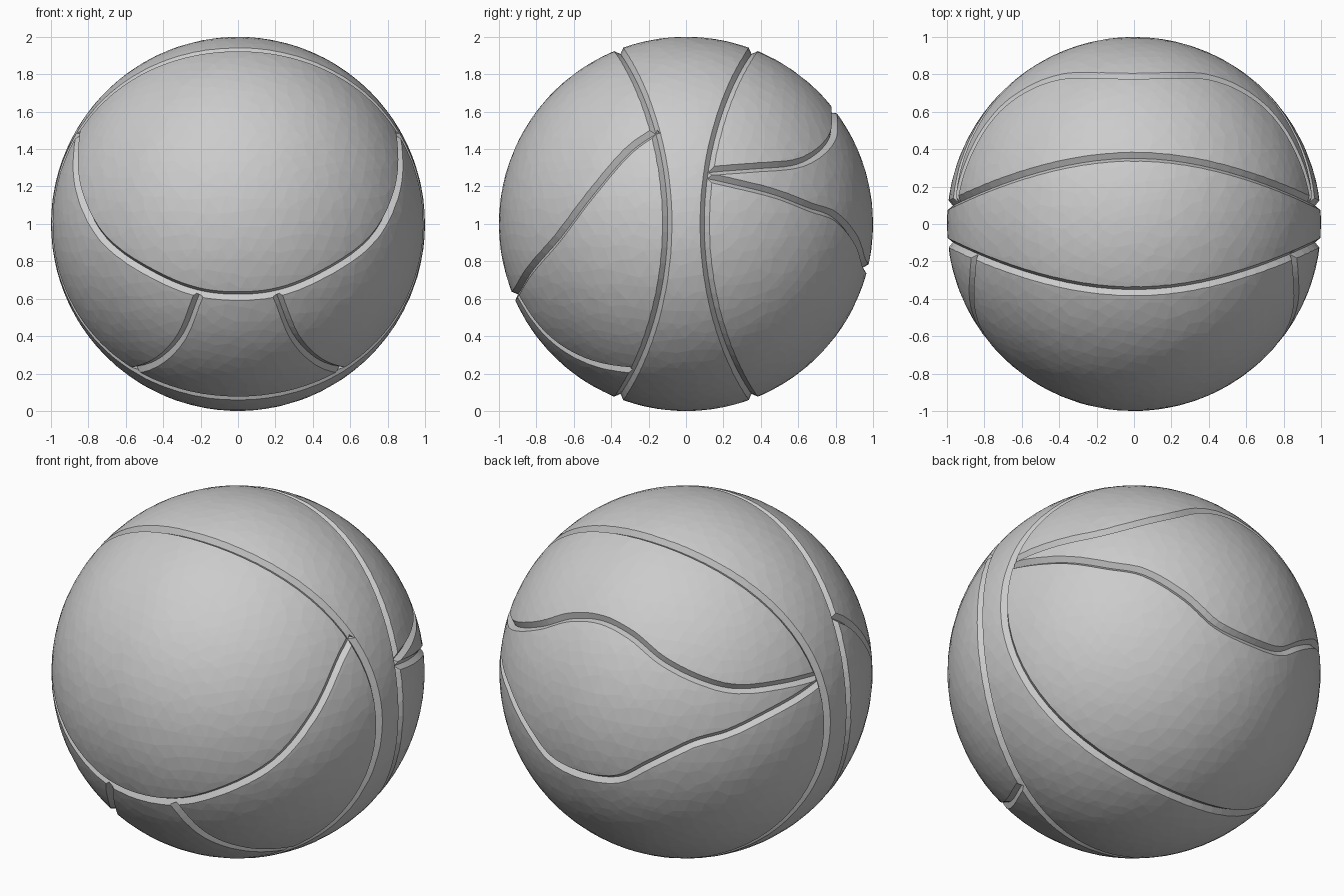
import bpy, bmesh, math, random
from mathutils import Vector

if "Cube" in bpy.data.objects:
    bpy.data.objects.remove(bpy.data.objects["Cube"])

random.seed(4)
CENTRE = Vector((0, 0, 1))

grey = bpy.data.materials.new("plain grey")
grey.diffuse_color = (0.6, 0.6, 0.6, 1)
grey.use_nodes = True
grey.node_tree.nodes["Principled BSDF"].inputs["Base Color"].default_value = grey.diffuse_color

# Ball shell: faceted sphere with slightly irregular triangles
bm = bmesh.new()
bmesh.ops.create_icosphere(bm, subdivisions=5, radius=1)
for v in bm.verts:
    jitter = Vector([random.uniform(-0.018, 0.018) for _ in range(3)])
    v.co = (v.co + jitter).normalized()
for v in bm.verts:
    v.co += CENTRE
mesh = bpy.data.meshes.new("ball")
bm.to_mesh(mesh)
bm.free()
ball = bpy.data.objects.new("ball", mesh)
bpy.context.collection.objects.link(ball)
mesh.materials.append(grey)


def smooth_path(points, steps=5):
    """Catmull-Rom path through points, pushed on to the unit sphere."""
    p = [Vector(q).normalized() for q in points]
    p = [2 * p[0] - p[1]] + p + [2 * p[-1] - p[-2]]
    out = []
    for i in range(1, len(p) - 2):
        a, b, c, d = p[i - 1:i + 3]
        for k in range(steps):
            t = k / steps
            q = 0.5 * (2 * b + (c - a) * t + (2 * a - 5 * b + 4 * c - d) * t * t
                       + (3 * b - a - 3 * c + d) * t ** 3)
            out.append(q.normalized())
    return out + [p[-2].normalized()]


def carve(name, path, closed=False, depth=0.026, half=0.026):
    """Cut a V groove along a path on the ball."""
    bm = bmesh.new()
    n = len(path)
    rings = []
    for i, q in enumerate(path):
        if closed:
            t = path[(i + 1) % n] - path[i - 1]
        else:
            t = path[min(i + 1, n - 1)] - path[max(i - 1, 0)]
        side = q.cross(t).normalized()
        rings.append([bm.verts.new(CENTRE + w) for w in (
            q * (1 - depth), q * (1 + depth) + side * half * 2,
            q * (1 + depth) - side * half * 2)])
    for i in range(n if closed else n - 1):
        a, b = rings[i], rings[(i + 1) % n]
        for k in range(3):
            m = (k + 1) % 3
            bm.faces.new((a[k], a[m], b[m], b[k]))
    if not closed:
        bm.faces.new(rings[0])
        bm.faces.new(rings[-1])
    bmesh.ops.recalc_face_normals(bm, faces=bm.faces)
    me = bpy.data.meshes.new(name)
    bm.to_mesh(me)
    bm.free()
    me.materials.append(grey)
    cutter = bpy.data.objects.new(name, me)
    cutter.hide_render = True
    bpy.context.collection.objects.link(cutter)
    mod = ball.modifiers.new(name, 'BOOLEAN')
    mod.operation, mod.solver, mod.object = 'DIFFERENCE', 'EXACT', cutter
    bpy.context.view_layer.objects.active = ball
    bpy.ops.object.modifier_apply(modifier=name)
    bpy.data.objects.remove(cutter)


def mirrored(half):
    """Extend a path that ends at x = 0 to the other side."""
    return half + [(-x, y, z) for x, y, z in reversed(half) if x > 0]


# Two seams running round the ball, bowed apart at top and bottom
for side, name in ((-1, "front_ring_groove"), (1, "back_ring_groove")):
    ring = []
    for i in range(72):
        a = math.tau * (i + 0.5) / 72
        y = side * (0.1 + 0.26 * math.sin(a) ** 2)
        r = math.sqrt(1 - y * y)
        ring.append(Vector((r * math.cos(a), y, r * math.sin(a))))
    carve(name, ring, closed=True)

# Front panel seam, a wide U below the big front face
carve("front_panel_groove", smooth_path(mirrored([
    (0.85, -0.15, 0.5), (0.87, -0.3, 0.4), (0.85, -0.5, 0.17),
    (0.72, -0.69, -0.08), (0.45, -0.85, -0.27), (0.22, -0.9, -0.36),
    (0, -0.92, -0.385)])))

# Short seams from the U to the lower front ring
for s, name in ((-1, "left_lower_groove"), (1, "right_lower_groove")):
    carve(name, smooth_path([
        (0.21 * s, -0.9, -0.38), (0.3 * s, -0.74, -0.6),
        (0.42 * s, -0.54, -0.73), (0.55 * s, -0.29, -0.78)]))

# Back panel seams, meeting close together at the sides
carve("upper_back_groove", smooth_path(mirrored([
    (0.95, 0.12, 0.28), (0.88, 0.36, 0.3), (0.75, 0.58, 0.32),
    (0.6, 0.71, 0.38), (0.4, 0.785, 0.47), (0.2, 0.79, 0.57),
    (0, 0.79, 0.61)])))
carve("lower_back_groove", smooth_path(mirrored([
    (0.97, 0.12, 0.25), (0.93, 0.28, 0.21), (0.86, 0.48, 0.16),
    (0.74, 0.66, 0.09), (0.6, 0.8, 0.04), (0.4, 0.91, -0.09),
    (0.22, 0.95, -0.21), (0, 0.97, -0.24)])))

for f in ball.data.polygons:
    f.material_index = 0
    f.use_smooth = False
